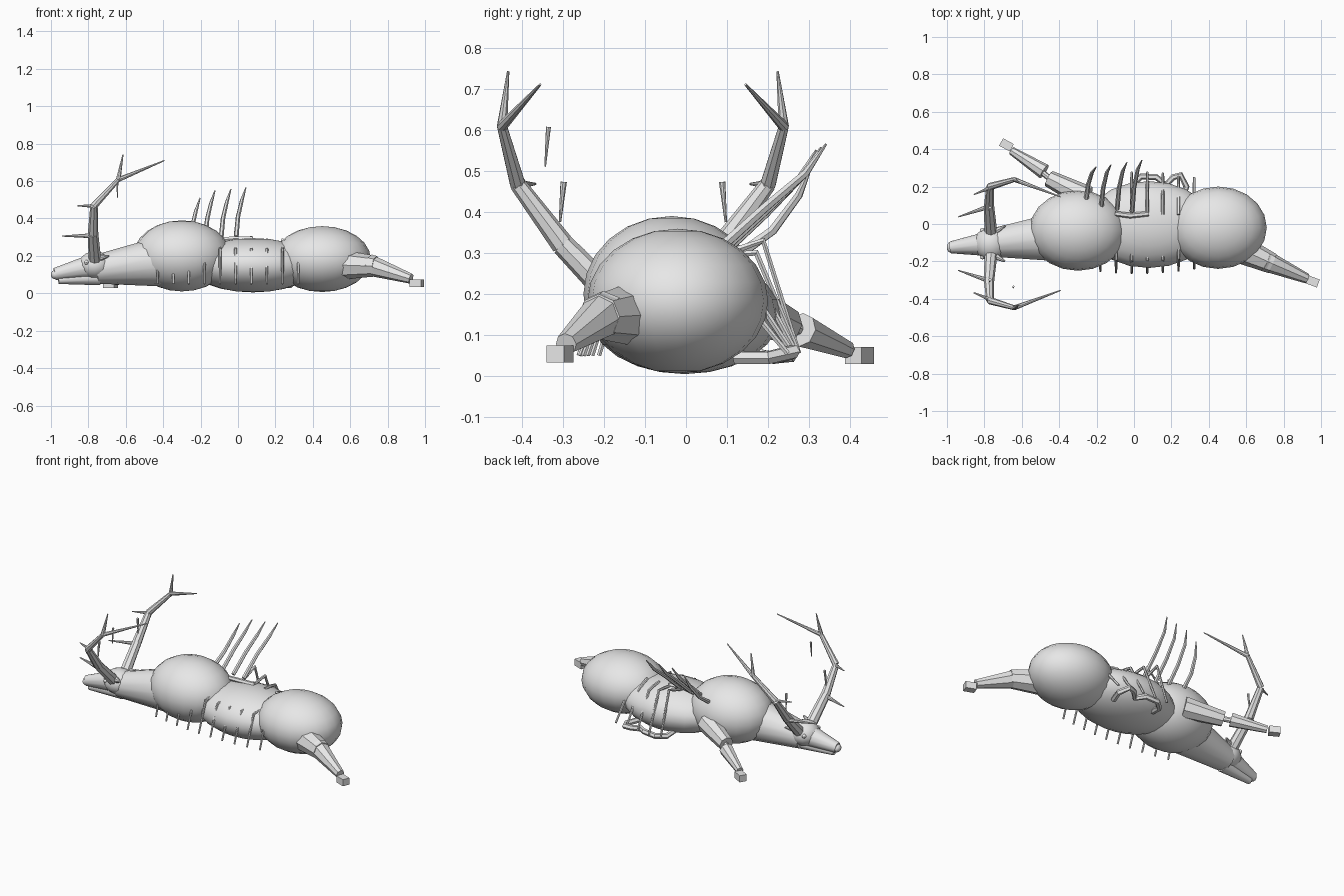
import bpy, math
from mathutils import Vector

grey = bpy.data.materials.new("plain grey")
grey.diffuse_color = (0.8, 0.8, 0.8, 1)


def finish(name, angle=40):
    ob = bpy.context.object
    ob.name = name
    ob.data.materials.append(grey)
    if angle:
        bpy.ops.object.shade_smooth_by_angle(angle=math.radians(angle))
    return ob


def ball(name, loc, size, seg=20, rings=12):
    bpy.ops.mesh.primitive_uv_sphere_add(segments=seg, ring_count=rings, location=loc)
    bpy.context.object.scale = size
    bpy.ops.object.transform_apply(location=False, rotation=False, scale=True)
    return finish(name)


def cone(name, a, b, r1, r2, sides=8, angle=0):
    a, b = Vector(a), Vector(b)
    d = b - a
    bpy.ops.mesh.primitive_cone_add(vertices=sides, radius1=r1, radius2=r2,
                                    depth=d.length, location=(a + b) / 2)
    ob = bpy.context.object
    ob.rotation_mode = 'QUATERNION'
    ob.rotation_quaternion = d.to_track_quat('Z', 'Y')
    return finish(name, angle)


def tube(name, pts, radii):
    """Bent round bar through points, with a radius at each point."""
    cu = bpy.data.curves.new(name, 'CURVE')
    cu.dimensions = '3D'
    cu.bevel_depth = 1
    cu.bevel_resolution = 1
    cu.use_fill_caps = True
    sp = cu.splines.new('POLY')
    sp.points.add(len(pts) - 1)
    for p, co, r in zip(sp.points, pts, radii):
        p.co = (*co, 1)
        p.radius = r
    ob = bpy.data.objects.new(name, cu)
    bpy.context.collection.objects.link(ob)
    bpy.ops.object.select_all(action='DESELECT')
    ob.select_set(True)
    bpy.context.view_layer.objects.active = ob
    bpy.ops.object.convert(target='MESH')
    return finish(name, 35)


def hoof(name, loc, turn):
    bpy.ops.mesh.primitive_cube_add(size=1, location=loc, rotation=(0, 0, turn))
    bpy.context.object.scale = (0.065, 0.045, 0.042)
    finish(name, 0)


# Torso
ball("chest", (-0.30, -0.035, 0.20), (0.26, 0.215, 0.19))
ball("belly", (0.08, -0.003, 0.15), (0.34, 0.232, 0.145))
ball("rump", (0.45, -0.02, 0.183), (0.26, 0.22, 0.176))

# Neck and head
cone("neck", (-0.42, -0.07, 0.168), (-0.76, -0.10, 0.128), 0.132, 0.077, 14, 40)
ball("head", (-0.765, -0.105, 0.15), (0.09, 0.09, 0.075), 14, 10)
cone("snout", (-0.77, -0.105, 0.145), (-0.98, -0.125, 0.103), 0.068, 0.032, 12, 40)
ball("nose", (-0.977, -0.125, 0.10), (0.025, 0.03, 0.025), 10, 8)
cone("lower_jaw", (-0.74, -0.105, 0.085), (-0.96, -0.125, 0.07), 0.042, 0.02, 10, 40)

# Antlers, mirrored about the middle of the head
for s, side in ((-1, "right"), (1, "left")):
    def P(x, off, z):
        return (x, -0.105 + s * off, z)
    root, low = P(-0.765, 0.06, 0.18), P(-0.775, 0.195, 0.32)
    mid, high = P(-0.77, 0.305, 0.468), P(-0.64, 0.343, 0.608)
    n = side + "_antler"
    cone(n + "_base", root, low, 0.034, 0.028)
    cone(n + "_beam", low, mid, 0.028, 0.02)
    cone(n + "_upper_beam", mid, high, 0.02, 0.013)
    cone(n + "_back_tip", high, P(-0.393, 0.25, 0.71), 0.013, 0.003)
    cone(n + "_up_tip", high, P(-0.615, 0.328, 0.742), 0.013, 0.003)
    cone(n + "_brow_tine", P(-0.77, 0.20, 0.308), P(-0.94, 0.143, 0.306), 0.014, 0.003)
    cone(n + "_front_tine", P(-0.755, 0.305, 0.467), P(-0.857, 0.262, 0.468), 0.012, 0.003)
    cone(n + "_loose_tine", P(-0.77, 0.193, 0.473), P(-0.772, 0.202, 0.375), 0.008, 0.003)
    cone(side + "_ear", P(-0.735, 0.07, 0.19), P(-0.69, 0.095, 0.2), 0.018, 0.005)
    ball(side + "_eye", P(-0.81, 0.072, 0.165), (0.013, 0.013, 0.013), 8, 6)
cone("loose_antler_splinter", (-0.645, -0.335, 0.607), (-0.645, -0.343, 0.51), 0.006, 0.002)

# Hind leg
cone("hind_thigh", (0.56, -0.13, 0.152), (0.74, -0.212, 0.145), 0.078, 0.055)
cone("hind_shin", (0.70, -0.195, 0.152), (0.925, -0.292, 0.078), 0.058, 0.027)
hoof("hind_hoof", (0.955, -0.307, 0.054), -1.15 + math.pi / 4)

# Foreleg
cone("fore_thigh", (-0.25, 0.14, 0.17), (-0.455, 0.243, 0.125), 0.065, 0.045)
cone("fore_joint", (-0.44, 0.235, 0.128), (-0.52, 0.30, 0.105), 0.016, 0.016)
cone("fore_shin", (-0.48, 0.28, 0.113), (-0.655, 0.392, 0.065), 0.042, 0.022)
hoof("fore_hoof", (-0.682, 0.423, 0.05), -0.5)

# Ribs along the body
for i in range(10):
    x = -0.43 + i * 0.0835
    swell = max(0, 1 - ((x - 0.02) / 0.5) ** 2)
    # near side, mostly sunk in the flank
    tube(f"near_rib_{i}", [(x, -0.05, 0.21 + 0.05 * swell), (x, -0.15 - 0.04 * swell, 0.235),
                           (x, -0.20 - 0.062 * swell, 0.05)], (0.008, 0.008, 0.006))
    # far side, bowed over and down in the open flank
    if i >= 5:
        k = 1 - 0.09 * (i - 5)
        tube(f"far_rib_{i}", [(x, 0.05, 0.285), (x, 0.13 * k, 0.31 * (0.5 + k / 2)),
                              (x, 0.188 * k, 0.33 * k), (x, 0.20 + 0.075 * swell, 0.055)],
             (0.009, 0.009, 0.009, 0.007))

# Tall ribs bent open to the far side
for i, (x, y0, top) in enumerate(((-0.245, 0.135, 0.51), (-0.165, 0.09, 0.55),
                                  (-0.08, 0.08, 0.557), (0.0, 0.07, 0.565))):
    y1 = 0.305 + 0.012 * i
    pts = [(x - 0.01, y0, 0.30), (x, y0 + (y1 - y0) * 0.45, top - 0.155),
           (x + 0.02, y0 + (y1 - y0) * 0.82, top - 0.07), (x + 0.042, y1, top)]
    tube(f"open_rib_{i}", pts, (0.013, 0.012, 0.01, 0.003))

# Spine piece and spilled gut
tube("spine_piece", [(-0.10, 0.055, 0.285), (-0.02, 0.045, 0.292), (0.08, 0.055, 0.29)],
     (0.014, 0.015, 0.014))
tube("spilled_gut", [(-0.02, 0.13, 0.06), (-0.01, 0.21, 0.045), (0.04, 0.255, 0.05),
                     (0.12, 0.25, 0.055), (0.17, 0.21, 0.045), (0.21, 0.25, 0.055),
                     (0.25, 0.262, 0.06), (0.28, 0.20, 0.045), (0.25, 0.12, 0.045)],
     [0.017] * 9)
